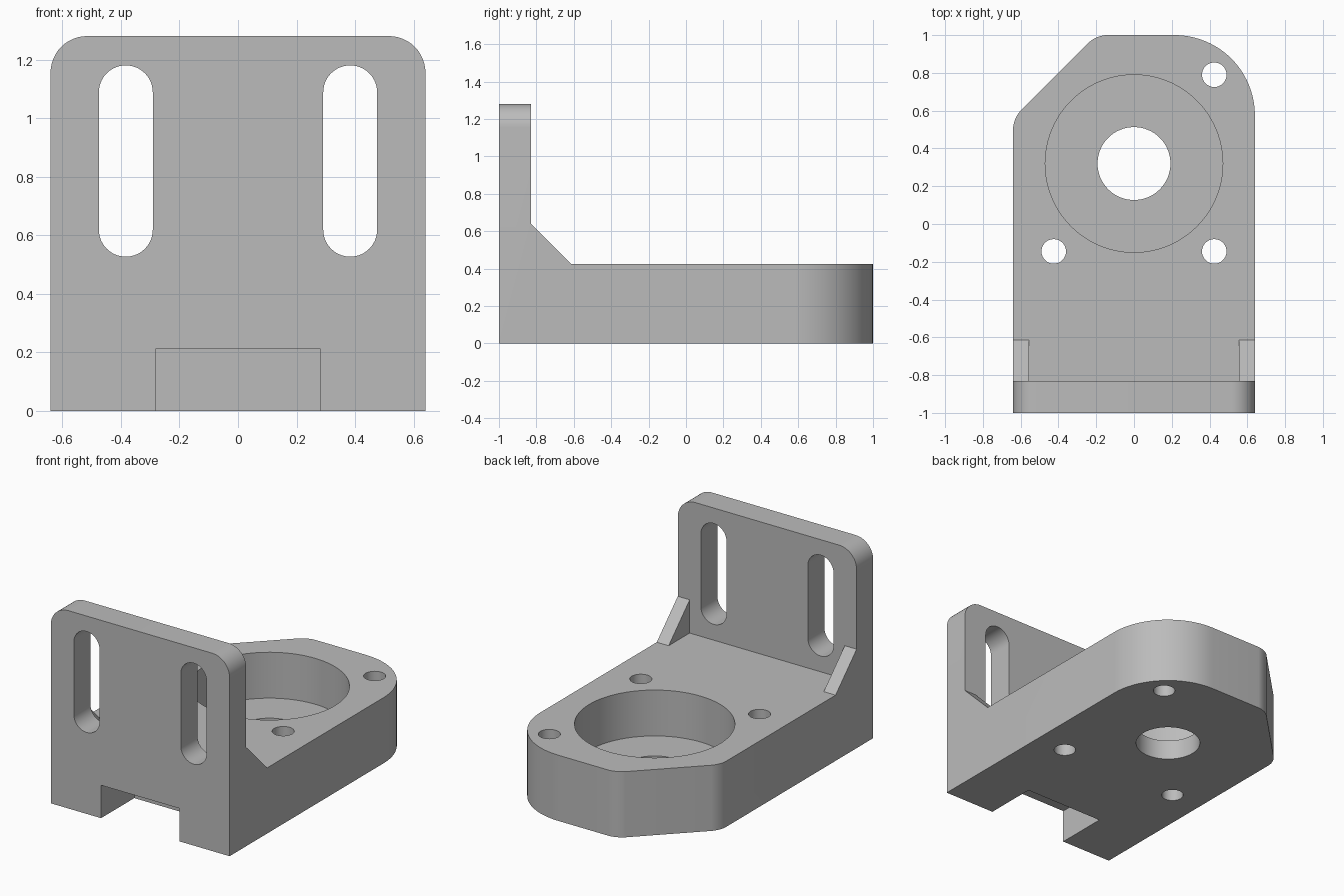
import bpy
import bmesh
import math
from mathutils import Matrix, Vector

if "Cube" in bpy.data.objects:
    bpy.data.objects.remove(bpy.data.objects["Cube"])

HALF_WIDTH = 0.64
BASE_TOP = 0.425
PLATE_TOP = 1.28
PLATE_BACK = -0.83

grey = bpy.data.materials.new("plain_grey")
grey.use_nodes = True
colour = (0.5, 0.5, 0.5, 1)
grey.diffuse_color = colour
grey.node_tree.nodes["Principled BSDF"].inputs["Base Color"].default_value = colour


def finish(name, bm):
    bmesh.ops.recalc_face_normals(bm, faces=bm.faces)
    mesh = bpy.data.meshes.new(name)
    bm.to_mesh(mesh)
    bm.free()
    mesh.materials.append(grey)
    obj = bpy.data.objects.new(name, mesh)
    bpy.context.collection.objects.link(obj)
    return obj


def side_prism(profile, x0, x1):
    """Extrude a (y, z) profile along x."""
    bm = bmesh.new()
    face = bm.faces.new([bm.verts.new((x0, y, z)) for y, z in profile])
    out = bmesh.ops.extrude_face_region(bm, geom=[face])
    moved = [v for v in out["geom"] if isinstance(v, bmesh.types.BMVert)]
    bmesh.ops.translate(bm, verts=moved, vec=(x1 - x0, 0, 0))
    return bm


def bevel(bm, test, offset, segments):
    """Bevel the edges whose midpoint and direction pass the test."""
    edges = []
    for e in bm.edges:
        a, b = e.verts[0].co, e.verts[1].co
        if test((a + b) / 2, (b - a).normalized()):
            edges.append(e)
    bmesh.ops.bevel(bm, geom=edges, offset=offset, segments=segments,
                    profile=0.5, affect='EDGES', clamp_overlap=False)


def boolean(target, tool, operation):
    mod = target.modifiers.new(operation, 'BOOLEAN')
    mod.operation = operation
    mod.solver = 'EXACT'
    mod.object = tool
    bpy.context.view_layer.objects.active = target
    bpy.ops.object.modifier_apply(modifier=mod.name)
    bpy.data.objects.remove(tool)


def cut_hole(target, x, y, radius, z0, z1, sides):
    bm = bmesh.new()
    bmesh.ops.create_cone(bm, cap_ends=True, segments=sides, radius1=radius,
                          radius2=radius, depth=z1 - z0,
                          matrix=Matrix.Translation((x, y, (z0 + z1) / 2)))
    boolean(target, finish("hole_cutter", bm), 'DIFFERENCE')


def box(x0, x1, y0, y1, z0, z1):
    return side_prism([(y0, z0), (y1, z0), (y1, z1), (y0, z1)], x0, x1)


def vertical(d):
    return abs(d.z) > 0.99


# L-shaped body
bm = side_prism([(-1, 0), (1, 0), (1, BASE_TOP), (PLATE_BACK, BASE_TOP),
                 (PLATE_BACK, PLATE_TOP), (-1, PLATE_TOP)], -HALF_WIDTH, HALF_WIDTH)

# Large round corner, chamfered corner with softened ends, round plate corners
bevel(bm, lambda m, d: vertical(d) and m.y > 0.9 and m.x > 0.6, 0.425, 24)
bevel(bm, lambda m, d: vertical(d) and m.y > 0.9 and m.x < -0.6, 0.44, 1)
bevel(bm, lambda m, d: vertical(d) and m.y > 0.5 and m.x < -0.15, 0.055, 8)
bevel(bm, lambda m, d: abs(d.y) > 0.99 and m.z > 1.2 and abs(m.x) > 0.6, 0.125, 12)
bracket = finish("bracket", bm)

# Corner gussets
for x0, x1 in ((-HALF_WIDTH, -0.555), (0.555, HALF_WIDTH)):
    gusset = [(PLATE_BACK, BASE_TOP), (-0.615, BASE_TOP), (PLATE_BACK, 0.64)]
    boolean(bracket, finish("gusset", side_prism(gusset, x0, x1)), 'UNION')

# Stepped bore and screw holes
cut_hole(bracket, 0, 0.32, 0.47, 0.128, 0.6, 96)
cut_hole(bracket, 0, 0.32, 0.193, -0.1, 0.3, 64)
for x, y in ((-0.425, -0.145), (0.425, -0.145), (0.425, 0.79)):
    cut_hole(bracket, x, y, 0.065, -0.1, 0.6, 32)

# Slots in the upright plate
for x in (-0.383, 0.383):
    bm = box(x - 0.092, x + 0.092, -1.1, -0.7, 0.527, 1.18)
    bevel(bm, lambda m, d: abs(d.y) > 0.99, 0.0919, 14)
    boolean(bracket, finish("slot_cutter", bm), 'DIFFERENCE')

# Notch under the front edge
boolean(bracket, finish("notch_cutter", box(-0.28, 0.28, -1.1, -0.66, -0.1, 0.213)),
        'DIFFERENCE')

# Smooth curved walls, sharp edges
bpy.ops.object.select_all(action='DESELECT')
bracket.select_set(True)
bpy.context.view_layer.objects.active = bracket
bpy.ops.object.shade_smooth_by_angle(angle=math.radians(25))
